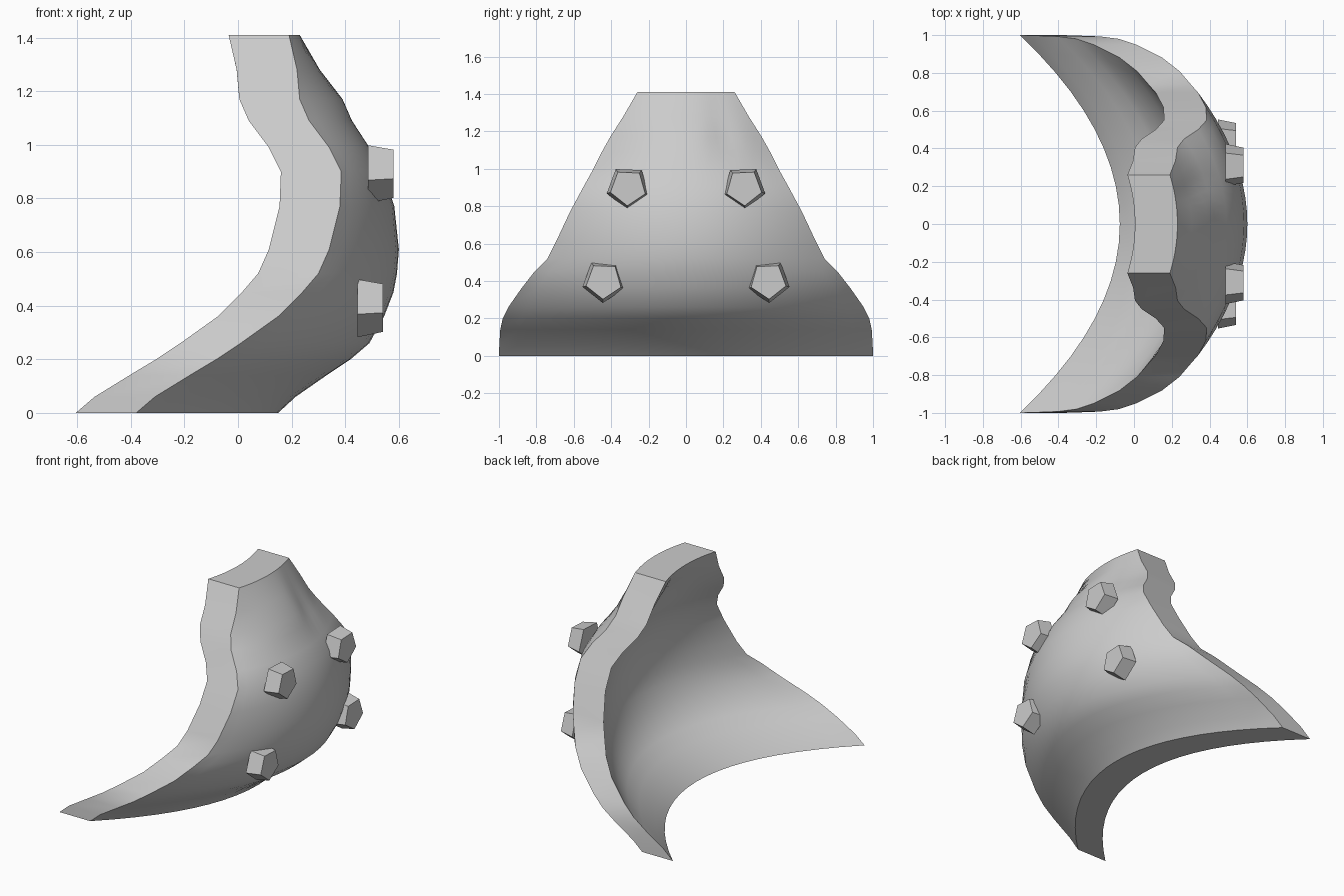
import bpy, bmesh, math
from mathutils import Vector

if "Cube" in bpy.data.objects:
    bpy.data.objects.remove(bpy.data.objects["Cube"], do_unlink=True)

grey = bpy.data.materials.new("plain grey")
grey.use_nodes = True
COLOUR = (0.6, 0.6, 0.6, 1)
grey.diffuse_color = COLOUR
grey.node_tree.nodes["Principled BSDF"].inputs["Base Color"].default_value = COLOUR


def add_object(name, bm, smooth):
    bmesh.ops.recalc_face_normals(bm, faces=bm.faces)
    mesh = bpy.data.meshes.new(name)
    bm.to_mesh(mesh)
    bm.free()
    obj = bpy.data.objects.new(name, mesh)
    mesh.materials.append(grey)
    bpy.context.collection.objects.link(obj)
    if smooth:
        bpy.ops.object.select_all(action='DESELECT')
        obj.select_set(True)
        bpy.context.view_layer.objects.active = obj
        bpy.ops.object.shade_smooth_by_angle(angle=math.radians(40))
    return obj


# Curved plate: rows of height, half width, outer edge x, outer middle x
ROWS = [
    (0, 1, -.38, .15), (.06, .998, -.31, .215), (.14, .993, -.18, .33),
    (.2, .98, -.08, .42), (.26, .95, .01, .49), (.36, .88, .15, .545),
    (.45, .81, .24, .58), (.52, .74, .30, .593), (.61, .695, .34, .6),
    (.77, .62, .38, .583), (.9, .55, .385, .54), (.99, .5, .34, .49),
    (1.09, .45, .265, .425), (1.17, .405, .23, .39), (1.28, .335, .22, .305),
    (1.41, .26, .19, .23),
]
COLUMNS = 20
THICKNESS = .225

bm = bmesh.new()
grid = []
for z, half, edge, middle in ROWS:
    row = []
    for i in range(COLUMNS + 1):
        t = 2 * i / COLUMNS - 1
        y = t * half
        # shallow dent on one side near the top
        dent = .025 * math.exp(-((y - .2) / .07) ** 2 - ((z - 1.18) / .09) ** 2)
        row.append(bm.verts.new((middle + (edge - middle) * t * t - dent, y, z)))
    grid.append(row)
for low, high in zip(grid, grid[1:]):
    for i in range(COLUMNS):
        bm.faces.new((low[i], low[i + 1], high[i + 1], high[i]))
outer_faces = list(bm.faces)
result = bmesh.ops.extrude_face_region(bm, geom=outer_faces, use_keep_orig=True)
inner = [g for g in result["geom"] if isinstance(g, bmesh.types.BMVert)]
bmesh.ops.translate(bm, verts=inner, vec=Vector((-THICKNESS, 0, 0)))
add_object("curved_plate", bm, True)


# Five-sided studs, pointing down and narrowing outward
def add_stud(name, x, y, z, lean):
    bm = bmesh.new()
    rings = []
    for depth, radius in ((0, .118), (.095, .098)):
        ring = []
        for k in range(5):
            a = -math.pi / 2 + lean + k * math.tau / 5
            ring.append(bm.verts.new((x + depth, y + radius * math.cos(a),
                                      z + radius * math.sin(a))))
        rings.append(ring)
    back, front = rings
    bm.faces.new(back)
    bm.faces.new(front)
    for k in range(5):
        n = (k + 1) % 5
        bm.faces.new((back[k], back[n], front[n], front[k]))
    add_object(name, bm, False)


for side, label in ((-1, "front"), (1, "rear")):
    add_stud(f"upper_{label}_stud", .485, side * .31, .9, side * .04)
    add_stud(f"lower_{label}_stud", .445, side * .44, .4, side * .04)
